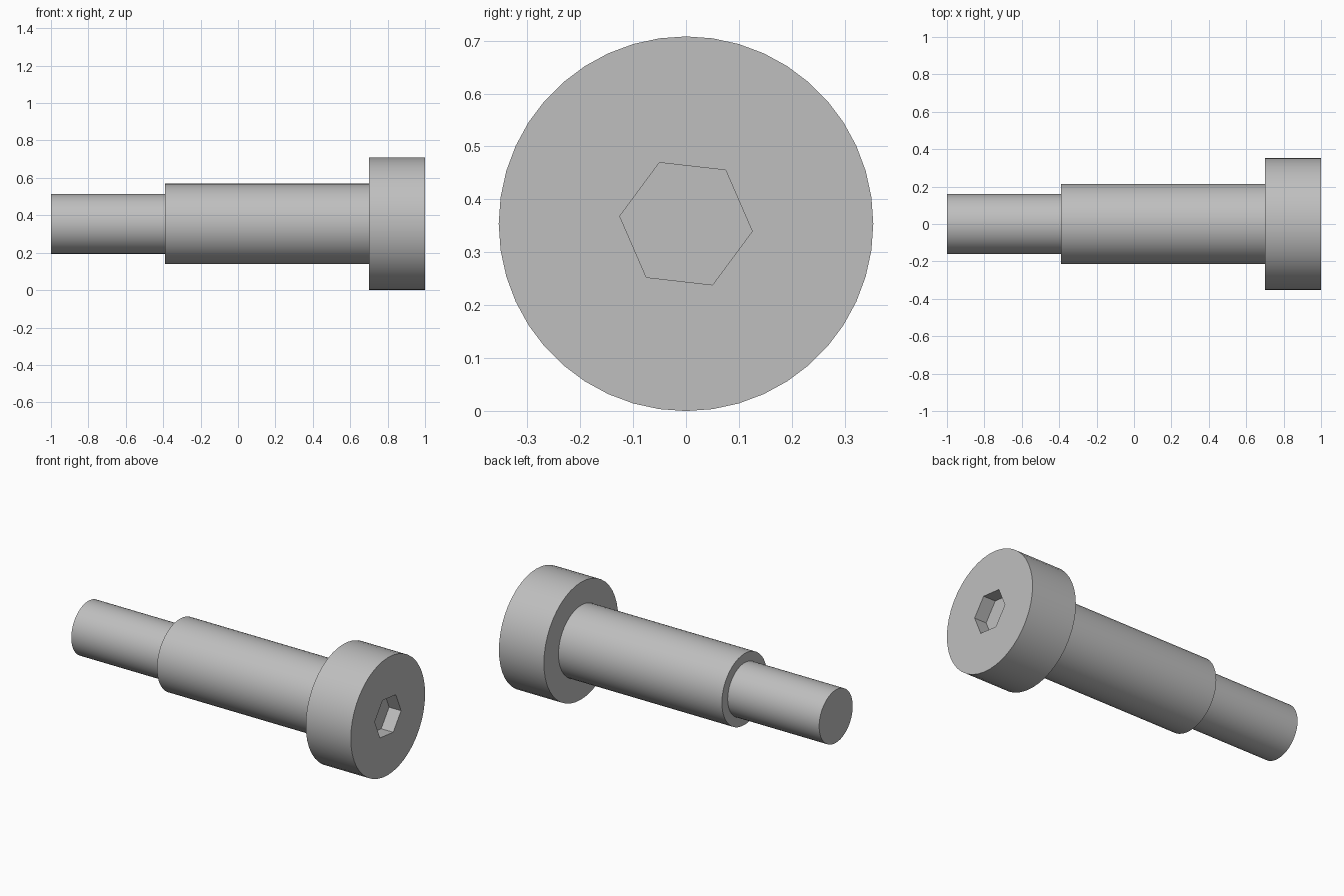
import bpy, bmesh, math
from mathutils import Matrix

if "Cube" in bpy.data.objects:
    bpy.data.objects.remove(bpy.data.objects["Cube"])

AXIS_Z = 0.354
SIDES = 44
HEX_TURN = math.radians(-6.5)

steel = bpy.data.materials.new("grey steel")
steel.use_nodes = True
colour = (0.52, 0.52, 0.52, 1)
steel.diffuse_color = colour
steel.node_tree.nodes["Principled BSDF"].inputs["Base Color"].default_value = colour


def ring(bm, x, radius, count, turn=0.0):
    """Ring of vertices around the screw axis."""
    verts = []
    for i in range(count):
        a = turn + math.tau * i / count
        verts.append(bm.verts.new((x, radius * math.cos(a), AXIS_Z + radius * math.sin(a))))
    return verts


def bridge(bm, a, b):
    for i in range(len(a)):
        j = (i + 1) % len(a)
        bm.faces.new((a[i], a[j], b[j], b[i]))


# Stepped body: threaded end, shoulder and head as one turned profile
bm = bmesh.new()
profile = [(-1, 0.16), (-0.39, 0.16), (-0.39, 0.215), (0.7, 0.215), (0.7, 0.354), (1, 0.354)]
rings = [ring(bm, x, r, SIDES, math.pi / 2) for x, r in profile]
for a, b in zip(rings, rings[1:]):
    bridge(bm, a, b)
bm.faces.new(rings[0])

# Hexagonal drive socket sunk into the head
mouth = ring(bm, 1, 0.126, 6, HEX_TURN)
floor = ring(bm, 0.92, 0.126, 6, HEX_TURN)
bridge(bm, mouth, floor)
bm.faces.new(floor)
bm.edges.ensure_lookup_table()
rim = [e for e in bm.edges if e.is_boundary]
bmesh.ops.triangle_fill(bm, edges=rim, use_beauty=True, normal=(1, 0, 0))
bmesh.ops.recalc_face_normals(bm, faces=bm.faces)

mesh = bpy.data.meshes.new("shoulder_screw")
bm.to_mesh(mesh)
bm.free()
mesh.materials.append(steel)
screw = bpy.data.objects.new("shoulder_screw", mesh)
bpy.context.collection.objects.link(screw)

# Smooth round walls, crisp rims
bpy.ops.object.select_all(action="DESELECT")
screw.select_set(True)
bpy.context.view_layer.objects.active = screw
bpy.ops.object.shade_smooth_by_angle(angle=math.radians(30))
